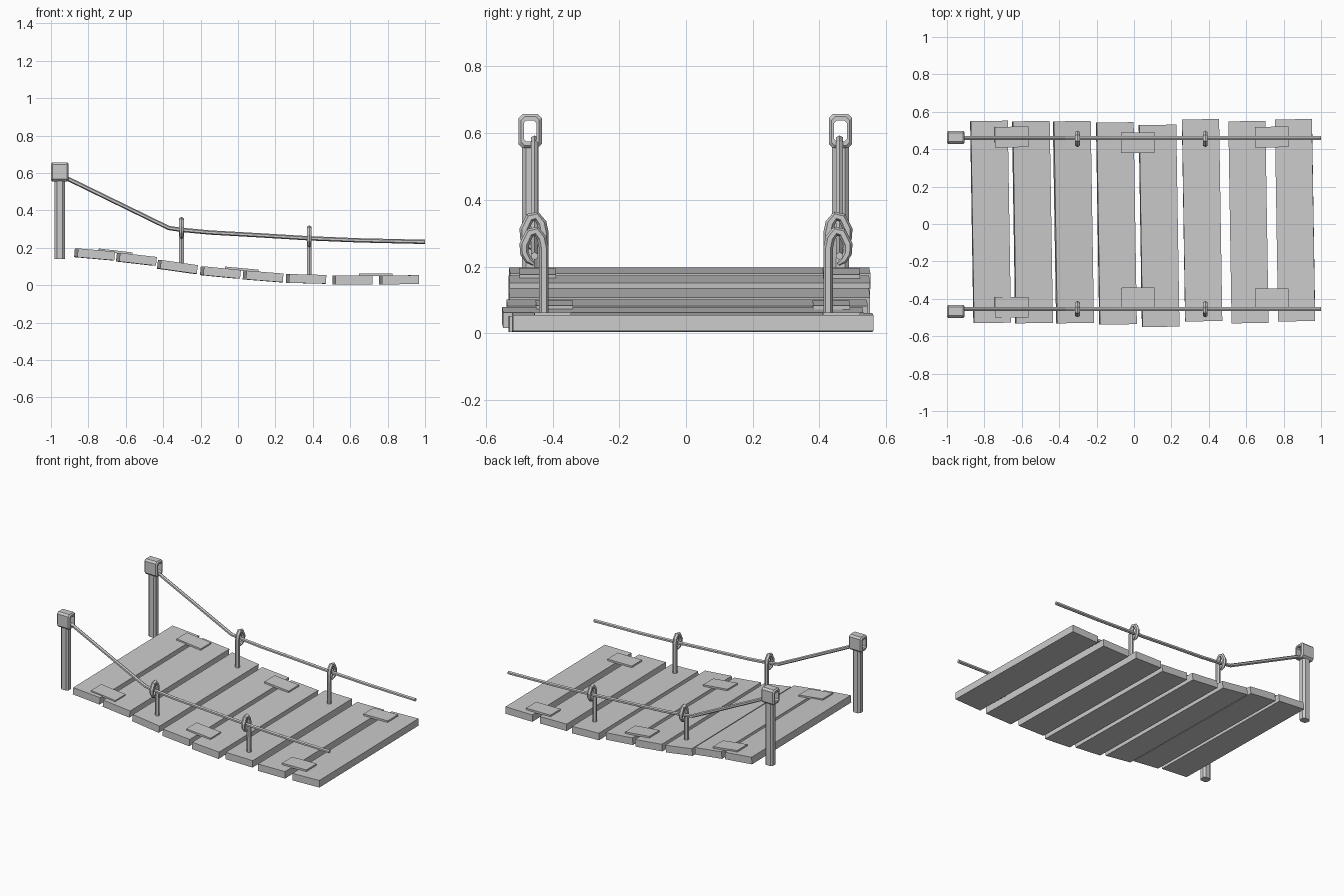
import bpy, bmesh, math
from mathutils import Vector, Matrix

if "Cube" in bpy.data.objects:
    bpy.data.objects.remove(bpy.data.objects["Cube"])


def finish(name, bm):
    bmesh.ops.recalc_face_normals(bm, faces=bm.faces)
    me = bpy.data.meshes.new(name)
    bm.to_mesh(me)
    bm.free()
    ob = bpy.data.objects.new(name, me)
    bpy.context.collection.objects.link(ob)
    return ob


def box(name, loc, size, tilt=0.0, yaw=0.0, bevel=0.0, vertical_only=False):
    bm = bmesh.new()
    bmesh.ops.create_cube(bm, size=1)
    bmesh.ops.scale(bm, vec=size, verts=bm.verts)
    if bevel:
        edges = [e for e in bm.edges if not vertical_only
                 or abs(e.verts[0].co.z - e.verts[1].co.z) > 1e-4]
        bmesh.ops.bevel(bm, geom=edges, offset=bevel, segments=1, affect='EDGES')
    m = Matrix.Translation(loc) @ Matrix.Rotation(yaw, 4, 'Z') @ Matrix.Rotation(tilt, 4, 'Y')
    bmesh.ops.transform(bm, matrix=m, verts=bm.verts)
    return finish(name, bm)


def loft(name, rings, closed=False):
    bm = bmesh.new()
    vs = [[bm.verts.new(p) for p in r] for r in rings]
    n = len(rings[0])
    for i in range(len(vs) if closed else len(vs) - 1):
        a, b = vs[i], vs[(i + 1) % len(vs)]
        for k in range(n):
            bm.faces.new((a[k], a[(k + 1) % n], b[(k + 1) % n], b[k]))
    if not closed:
        bm.faces.new(vs[0])
        bm.faces.new(vs[-1])
    return finish(name, bm)


def tube(name, path, radii, normal, sides=6):
    # Sweep a polygon along a planar path whose plane has the given normal
    pts = [Vector(p) for p in path]
    nrm = Vector(normal)
    rings = []
    for i, p in enumerate(pts):
        d0 = (p - pts[max(i - 1, 0)]).normalized()
        d1 = (pts[min(i + 1, len(pts) - 1)] - p).normalized()
        side = (d0 + d1).normalized().cross(nrm)
        rings.append([p + radii[i] * (side * math.cos(2 * math.pi * k / sides)
                                      + nrm * math.sin(2 * math.pi * k / sides))
                      for k in range(sides)])
    return loft(name, rings)


def octagon(x, y, z, hy, hz, c):
    pts = [(hy, hz - c), (hy - c, hz), (c - hy, hz), (-hy, hz - c),
           (-hy, c - hz), (c - hy, -hz), (hy - c, -hz), (hy, c - hz)]
    return [(x, y + a, z + b) for a, b in pts]


# Deck planks: x, y, z, tilt in degrees
planks = [(-.767, .011, .165, 5), (-.543, .010, .139, 6.5), (-.324, .010, .098, 8),
          (-.094, .003, .068, 5.5), (.134, -.010, .047, 4.5), (.364, .020, .034, 1.5),
          (.612, .010, .028, 0), (.861, .020, .029, -1)]
for i, (x, y, z, t) in enumerate(planks):
    box(f"plank_{i + 1}", (x, y, z), (.198, 1.08, .047), math.radians(t), .016)

# Joining plates bridging pairs of planks
for i, (yf, yb) in ((0, (-.445, .465)), (3, (-.395, .435)), (6, (-.40, .465))):
    a, b = Vector(planks[i][:3]), Vector(planks[i + 1][:3])
    mid = (a + b) / 2
    t = math.atan2(a.z - b.z, b.x - a.x)
    for side, y in (("front", yf), ("back", yb)):
        box(f"plate_{i + 1}_{side}", (mid.x, y, mid.z + .027), (.18, .11, .014), t, .01)

for side, s, yo in (("front", -1, -.467), ("back", 1, .463)):
    # End post
    box(f"{side}_post", (-.953, yo, .352), (.056, .05, .424), bevel=.012, vertical_only=True)

    # Hollow post cap that the rope runs into
    zc, xc, hx = .606, -.953, .048
    inner = (.019, .032, .008)
    rings = [octagon(xc - hx, yo, zc, *inner),
             octagon(xc - hx, yo, zc, .027, .043, .010),
             octagon(xc - hx + .008, yo, zc, .035, .051, .012),
             octagon(xc + hx - .008, yo, zc, .035, .051, .012),
             octagon(xc + hx, yo, zc, .027, .043, .010),
             octagon(xc + hx, yo, zc, *inner)]
    loft(f"{side}_post_cap", rings, closed=True)

    # Rope rail
    yr = .457 * s + .003
    rope = [(-.96, .582), (-.905, .567), (-.37, .306), (-.30, .296), (-.15, .282),
            (.10, .268), (.38, .251), (.65, .240), (1.0, .232)]
    tube(f"{side}_rope", [(x, yr, z) for x, z in rope], [.0115] * len(rope), (0, 1, 0))

    # Hooked stakes holding the rope
    for n, (x, base, zr) in enumerate(((-.302, .10, .296), (.381, .04, .251))):
        hook = [(.426, base), (.426, zr + .005), (.432, zr + .034), (.448, zr + .055),
                (.468, zr + .050), (.485, zr + .015), (.484, zr - .012),
                (.472, zr - .032), (.455, zr - .045)]
        radii = [.0145] * 6 + [.013, .011, .005]
        tube(f"{side}_hook_{n + 1}", [(x, s * y, z) for y, z in hook], radii, (1, 0, 0))
